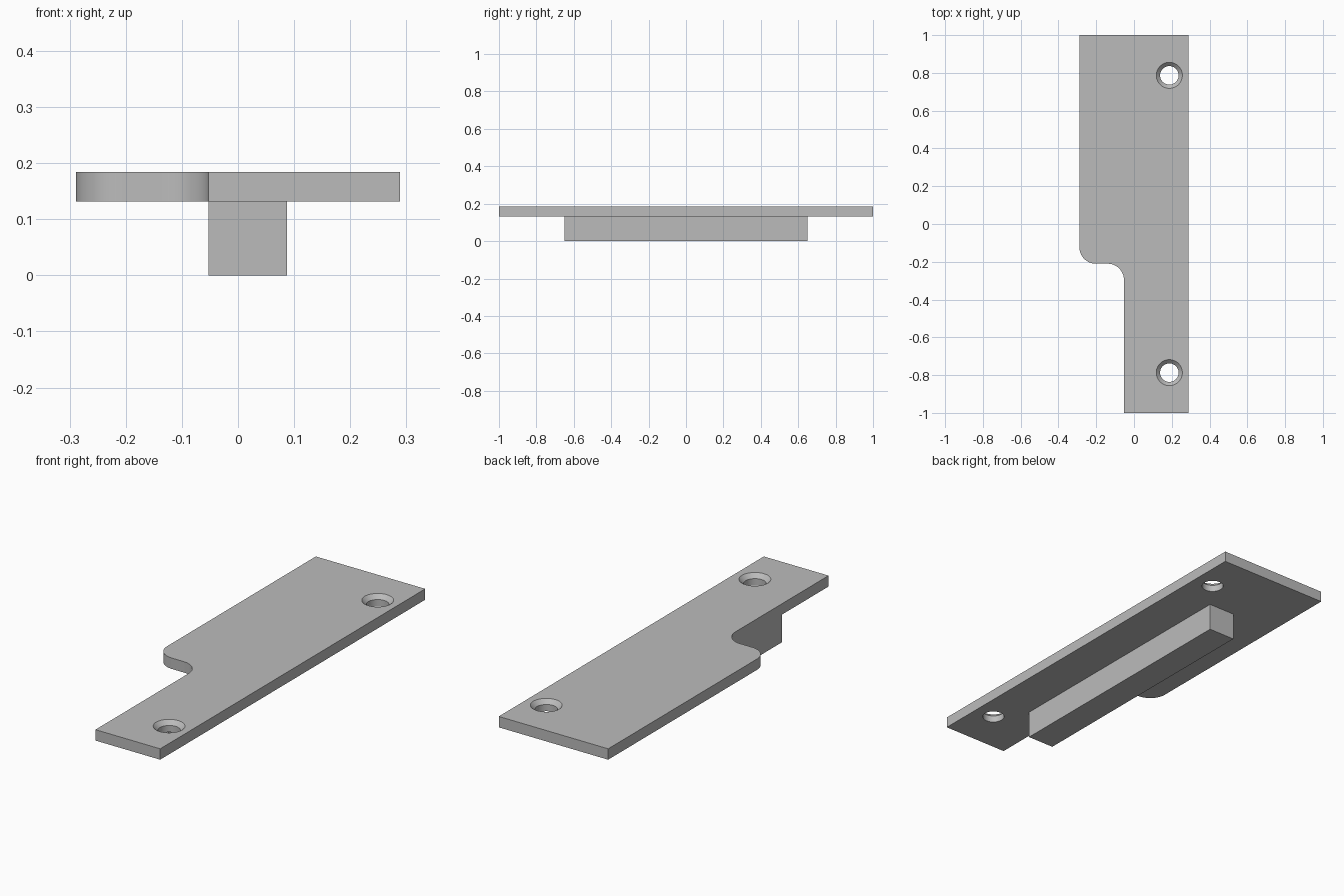
import bpy
import bmesh
import math
from mathutils import Vector

if "Cube" in bpy.data.objects:
    bpy.data.objects.remove(bpy.data.objects["Cube"], do_unlink=True)

BOTTOM, TOP = 0.132, 0.184        # plate heights
HALF_W = 0.289
NECK_X, STEP_Y, FILLET = -0.053, -0.21, 0.087
HOLE_X, HOLE_Y = 0.187, 0.787
HOLE_R, SINK_R = 0.049, 0.069

grey = bpy.data.materials.new("plain grey")
grey.use_nodes = True
colour = (0.5, 0.5, 0.5, 1)
grey.diffuse_color = colour
grey.node_tree.nodes["Principled BSDF"].inputs["Base Color"].default_value = colour


def make_object(name, bm):
    bmesh.ops.recalc_face_normals(bm, faces=bm.faces)
    mesh = bpy.data.meshes.new(name)
    bm.to_mesh(mesh)
    bm.free()
    mesh.materials.append(grey)
    obj = bpy.data.objects.new(name, mesh)
    bpy.context.collection.objects.link(obj)
    return obj


def prism(name, outline, z0, z1):
    bm = bmesh.new()
    face = bm.faces.new([bm.verts.new((x, y, z0)) for x, y in outline])
    new = bmesh.ops.extrude_face_region(bm, geom=[face])["geom"]
    bmesh.ops.translate(bm, vec=(0, 0, z1 - z0),
                        verts=[v for v in new if isinstance(v, bmesh.types.BMVert)])
    return make_object(name, bm)


def arc(cx, cy, start, end, steps=16):
    angles = [math.radians(start + (end - start) * i / steps) for i in range(steps + 1)]
    return [(cx + FILLET * math.cos(a), cy + FILLET * math.sin(a)) for a in angles]


# Stepped plate with a rounded shoulder
outline = [(HALF_W, -1), (HALF_W, 1), (-HALF_W, 1)]
outline += arc(-HALF_W + FILLET, STEP_Y + FILLET, 180, 270)
outline += arc(NECK_X - FILLET, STEP_Y - FILLET, 90, 0)
outline += [(NECK_X, -1)]
plate = prism("mounting_plate", outline, BOTTOM, TOP)

# Countersunk screw holes
sink = SINK_R - HOLE_R
profile = [(0, BOTTOM - 0.02), (HOLE_R, BOTTOM - 0.02), (HOLE_R, TOP - sink),
           (SINK_R + 0.01, TOP + 0.01), (0, TOP + 0.01)]
for side in (-1, 1):
    bm = bmesh.new()
    centre = Vector((HOLE_X, side * HOLE_Y, 0))
    verts = [bm.verts.new(centre + Vector((r, 0, z))) for r, z in profile]
    edges = [bm.edges.new(pair) for pair in zip(verts, verts[1:])]
    bmesh.ops.spin(bm, geom=verts + edges, cent=centre, axis=(0, 0, 1),
                   angle=math.tau, steps=48)
    bmesh.ops.remove_doubles(bm, verts=bm.verts, dist=0.0001)
    cutter = make_object("hole_cutter", bm)
    cutter.hide_render = True
    bpy.context.view_layer.objects.active = plate
    cut = plate.modifiers.new("screw_hole", 'BOOLEAN')
    cut.operation, cut.solver, cut.object = 'DIFFERENCE', 'EXACT', cutter
    bpy.ops.object.modifier_apply(modifier=cut.name)
    bpy.data.objects.remove(cutter, do_unlink=True)

# Long rail under the plate
rail = prism("rail", [(NECK_X, -0.65), (0.087, -0.65), (0.087, 0.65), (NECK_X, 0.65)],
             0, BOTTOM)

bpy.ops.object.select_all(action='DESELECT')
plate.select_set(True)
bpy.context.view_layer.objects.active = plate
bpy.ops.object.shade_smooth_by_angle(angle=math.radians(30))
